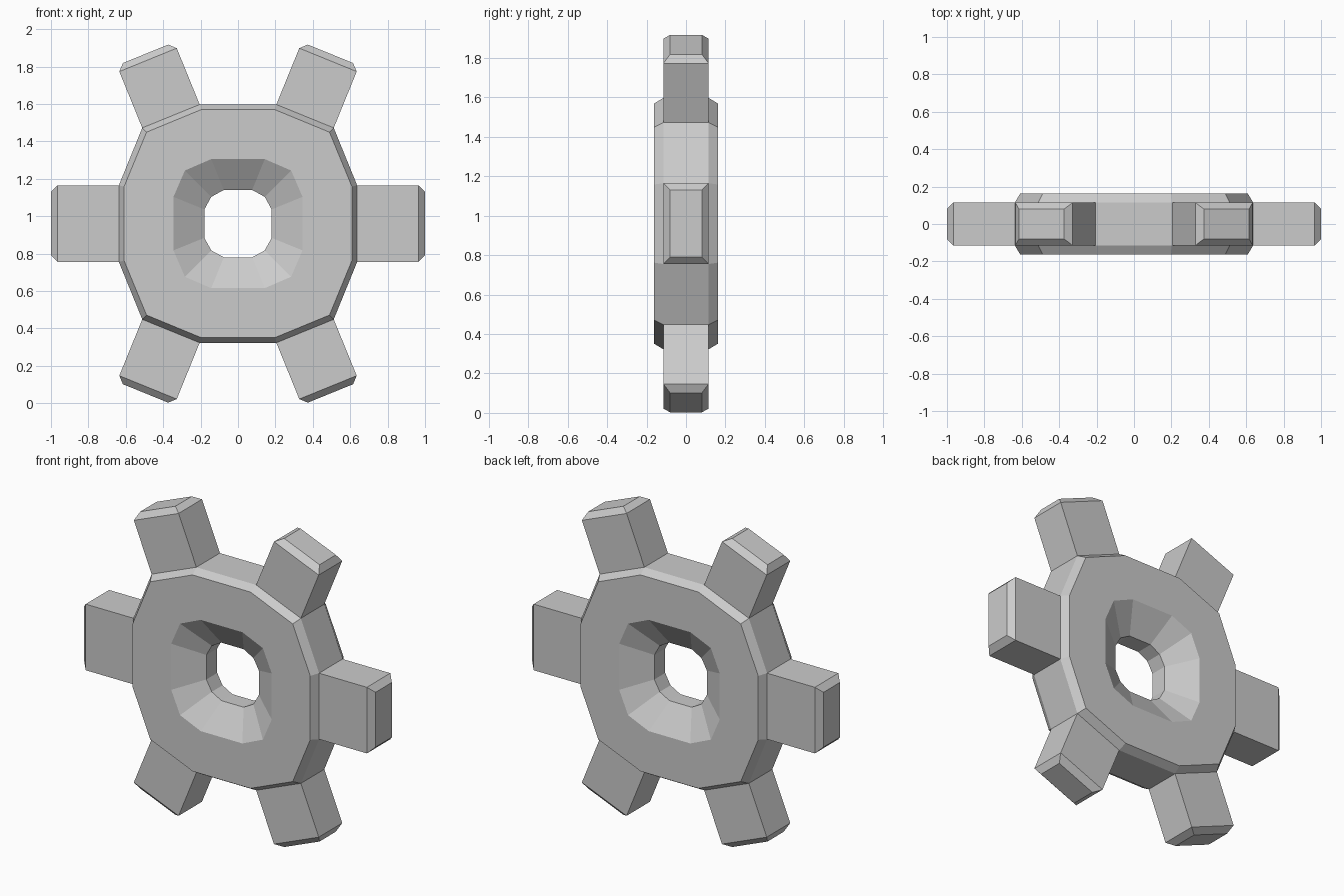
import bpy, bmesh
from mathutils import Vector

cube = bpy.data.objects.get("Cube")
if cube:
    bpy.data.objects.remove(cube, do_unlink=True)

CENTER_Z = 0.96
TIP = 0.035

grey = bpy.data.materials.new("light_grey_metal")
grey.use_nodes = True
colour = (0.6, 0.6, 0.6, 1)
grey.diffuse_color = colour
grey.node_tree.nodes["Principled BSDF"].inputs["Base Color"].default_value = colour


def twelve_sided(long, short, corner):
    """Squarish outline: flat sides, with one point on each diagonal."""
    points = []
    x, z = long, short
    for _ in range(4):
        quarter = [(long, short), (corner, corner), (short, long)]
        points += quarter
        break
    for _ in range(3):
        points += [(-b, a) for a, b in points[-3:]]
    return points


bm = bmesh.new()


def ring(outline, y):
    return [bm.verts.new((x, y, z + CENTER_Z)) for x, z in outline]


# Hub: hole, dished face and bevelled rim, the same on front and back
hole = twelve_sided(0.18, 0.076, 0.143)
dish = twelve_sided(0.345, 0.143, 0.284)
face = twelve_sided(0.609, 0.198, 0.489)
rim = twelve_sided(0.637, 0.205, 0.512)
half = [(hole, 0.053), (dish, 0.162), (face, 0.162), (rim, 0.115)]
rings = [ring(o, -y) for o, y in half] + [ring(o, y) for o, y in reversed(half)]

rim_faces = []
for k, a in enumerate(rings):
    b = rings[(k + 1) % len(rings)]
    for i in range(12):
        j = (i + 1) % 12
        quad = bm.faces.new((a[i], a[j], b[j], b[i]))
        if k == 3:
            rim_faces.append(quad)
bmesh.ops.recalc_face_normals(bm, faces=bm.faces[:])


def extrude(quad, distance, inset=0.0):
    """Push a face outward, optionally drawing its border in."""
    normal = quad.normal.copy()
    new = bmesh.ops.extrude_discrete_faces(bm, faces=[quad])["faces"][0]
    middle = new.calc_center_median()
    along = normal.cross(Vector((0, 1, 0)))
    for v in new.verts:
        off = v.co - middle
        v.co += normal * distance
        v.co.y -= inset if off.y > 0 else -inset
        v.co -= along * (inset if off.dot(along) > 0 else -inset)
    new.normal_update()
    return new


# Six teeth: two level ones and four slanted ones, each with a bevelled tip
for quad in [f for f in rim_faces]:
    c = quad.calc_center_median()
    level = abs(c.z - CENTER_Z) < 0.01
    slanted = abs(c.z - CENTER_Z) > abs(c.x) and abs(c.x) > 0.1
    if level or slanted:
        shaft = extrude(quad, 0.328 if level else 0.325)
        extrude(shaft, TIP, TIP)

mesh = bpy.data.meshes.new("toothed_wheel")
bm.to_mesh(mesh)
bm.free()
mesh.materials.append(grey)
wheel = bpy.data.objects.new("toothed_wheel", mesh)
bpy.context.collection.objects.link(wheel)
